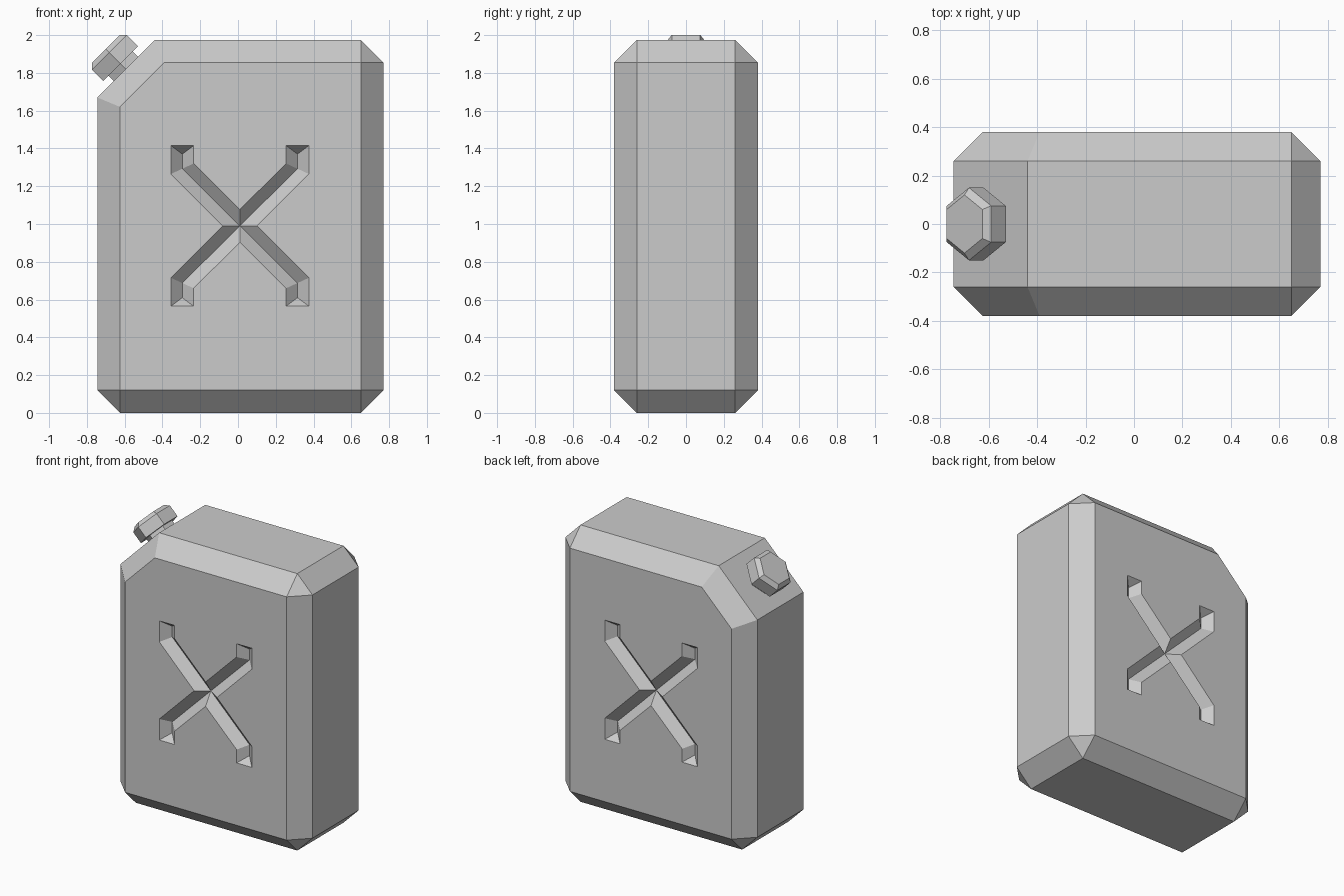
import bpy, bmesh
from math import sin, cos, pi, sqrt
from mathutils import Vector

if "Cube" in bpy.data.objects:
    bpy.data.objects.remove(bpy.data.objects["Cube"])

def finish(bm, name):
    bmesh.ops.recalc_face_normals(bm, faces=bm.faces[:])
    me = bpy.data.meshes.new(name)
    bm.to_mesh(me)
    bm.free()
    ob = bpy.data.objects.new(name, me)
    bpy.context.collection.objects.link(ob)
    return ob

# Body: convex hull of a chamfered outline ring and the smaller front/back faces
RING = [(-.625, 0), (.65, 0), (.77, .12), (.77, 1.855), (.65, 1.975),
        (-.44, 1.975), (-.745, 1.67), (-.745, .12)]
FACE = [(-.625, .12), (.65, .12), (.65, 1.855), (-.39, 1.855), (-.625, 1.62)]
YF, YR = .38, .26
bm = bmesh.new()
for s in (-1, 1):
    for pts, y in ((RING, YR), (FACE, YF)):
        for x, z in pts:
            bm.verts.new((x, s * y, z))
bmesh.ops.convex_hull(bm, input=bm.verts[:])
on_plane = lambda v: abs(abs(v.co.y) - YF) < 1e-4
bmesh.ops.delete(bm, geom=[f for f in bm.faces if all(on_plane(v) for v in f.verts)],
                 context='FACES')
bmesh.ops.dissolve_limit(bm, angle_limit=.01, verts=bm.verts[:], edges=bm.edges[:])

# Cross grooves: one arm with a bent end, mirrored to four quadrants on both sides
CX, CZ, DEPTH = .01, .99, .06
ARM = {'O': (0, 0, 1), 'N': (0, .087, 0), 'W': (.09, 0, 0), 'I': (.245, .33, 0),
       'A': (.245, .425, 0), 'B': (.365, .425, 0), 'C': (.365, .275, 0),
       'M': (.305, .3025, 1), 'V': (.305, .38, 1)}
for s in (-1, 1):
    for sx in (-1, 1):
        for sz in (-1, 1):
            v = {k: bm.verts.new((CX + sx * x, s * (YF - DEPTH * d), CZ + sz * z))
                 for k, (x, z, d) in ARM.items()}
            for f in ('ONIM', 'OMCW', 'MIAV', 'MVBC', 'VAB'):
                bm.faces.new([v[k] for k in f])
bmesh.ops.remove_doubles(bm, verts=bm.verts[:], dist=1e-4)

# Flat front and back panels filled around the grooves
for s in (-1, 1):
    rim = [e for e in bm.edges if e.is_boundary and all(v.co.y * s > YF - 1e-4 for v in e.verts)]
    bmesh.ops.triangle_fill(bm, use_beauty=True, edges=rim, normal=(0, s, 0))
finish(bm, "can_body")

# Hexagonal spout parts on an axis perpendicular to the slanted corner
AX, U = Vector((-1, 0, 1)) / sqrt(2), Vector((1, 0, 1)) / sqrt(2)

def hex_part(name, rings):
    bm = bmesh.new()
    loops = []
    for r, t in rings:
        loops.append([bm.verts.new(U * (.868 + r * sin(i * pi / 3)) + AX * t
                                   + Vector((0, r * cos(i * pi / 3), 0))) for i in range(6)])
    for a, b in zip(loops, loops[1:]):
        for i in range(6):
            j = (i + 1) % 6
            bm.faces.new((a[i], a[j], b[j], b[i]))
    bm.faces.new(loops[0])
    bm.faces.new(loops[-1])
    return finish(bm, name)

hex_part("spout_neck", [(.105, 1.69), (.105, 1.76)])
hex_part("spout_cap", [(.15, 1.747), (.15, 1.832), (.12, 1.858)])
